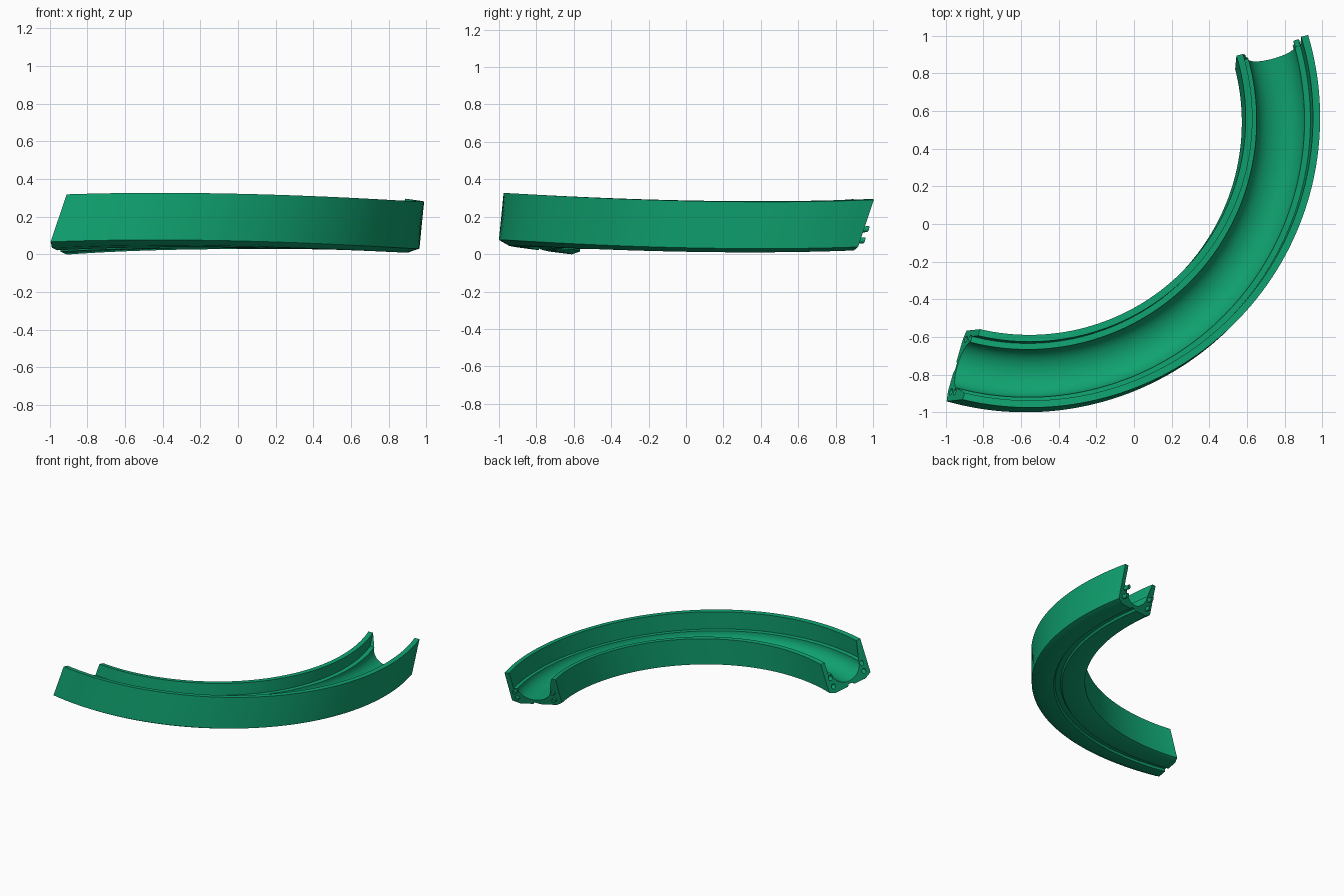
import bpy, bmesh, math
from mathutils import Vector

if "Cube" in bpy.data.objects:
    bpy.data.objects.remove(bpy.data.objects["Cube"])

CX, CY = -0.579, 0.538            # centre of the bend
PHI_A, PHI_B = -1.065, 1.03       # bend ends, measured from the mid radius
TILT, RISE, BASE = 0.14, 0.165, 0.028
LEAN = 0.25                       # end faces lean along the path
STEPS = 72

green = bpy.data.materials.new("track green")
green.diffuse_color = (0.005, 0.36, 0.16, 1)
green.use_nodes = True
green.node_tree.nodes["Principled BSDF"].inputs["Base Color"].default_value = green.diffuse_color


def place(phi, r, h):
    """Point on the tilted helical bend: angle, radius, height above the base."""
    a = phi + LEAN * h / r
    s = TILT * h * math.sqrt(0.5)
    z = BASE + h - TILT * r * math.sin(a) + RISE * a
    b = a - math.pi / 4
    return Vector((CX + r * math.cos(b) + s, CY + r * math.sin(b) + s, z))


def finish(name, bm):
    bmesh.ops.recalc_face_normals(bm, faces=bm.faces)
    me = bpy.data.meshes.new(name)
    bm.to_mesh(me)
    bm.free()
    ob = bpy.data.objects.new(name, me)
    bpy.context.collection.objects.link(ob)
    me.materials.append(green)
    return ob


def smooth(ob):
    bpy.ops.object.select_all(action='DESELECT')
    ob.select_set(True)
    bpy.context.view_layer.objects.active = ob
    bpy.ops.object.shade_smooth_by_angle(angle=math.radians(28))


def sweep(name, profile, start, end, steps):
    """Closed (radius, height) profile swept along the bend."""
    bm = bmesh.new()
    rings = []
    for i in range(steps + 1):
        phi = start + (end - start) * i / steps
        rings.append([bm.verts.new(place(phi, r, h)) for r, h in profile])
    n = len(profile)
    for a, b in zip(rings, rings[1:]):
        for j in range(n):
            k = (j + 1) % n
            bm.faces.new((a[j], a[k], b[k], b[j]))
    caps = [bm.faces.new(rings[0]), bm.faces.new(rings[-1])]
    bmesh.ops.triangulate(bm, faces=caps)
    return finish(name, bm)


def circle(r, h, rad, n=16):
    return [(r + rad * math.cos(2 * math.pi * i / n),
             h + rad * math.sin(2 * math.pi * i / n)) for i in range(n)]


# Channel: chamfered base with a groove, two walls, ledges and a round trough
trough = [(1.345 + 0.127 * math.cos(t), 0.135 - 0.1 * math.sin(t))
          for t in (math.pi * i / 20 for i in range(21))]
profile = ([(1.541, 0.025), (1.541, 0.275), (1.503, 0.275), (1.503, 0.135)]
           + trough
           + [(1.186, 0.135), (1.186, 0.23), (1.15, 0.23), (1.15, 0.02),
              (1.195, 0.0), (1.32, 0.0), (1.33, 0.015), (1.37, 0.015),
              (1.38, 0.0), (1.485, 0.0)])
track = sweep("curved_track", profile, PHI_A, PHI_B, STEPS)

# Connector pegs on one end, matching sockets in the other
spots = [("outer_upper", 1.492, 0.112), ("outer_lower", 1.49, 0.052),
         ("inner_upper", 1.195, 0.112), ("inner_lower", 1.2, 0.048)]
for label, r, h in spots:
    peg = sweep(label + "_peg", circle(r, h, 0.016), PHI_B - 0.01, PHI_B + 0.025, 1)
    smooth(peg)
    cutter = sweep(label + "_socket_cutter", circle(r, h, 0.018),
                   PHI_A - 0.02, PHI_A + 0.03, 1)
    cutter.hide_render = True
    cutter.hide_viewport = True
    mod = track.modifiers.new(label + "_socket", 'BOOLEAN')
    mod.operation = 'DIFFERENCE'
    mod.solver = 'EXACT'
    mod.object = cutter

smooth(track)
